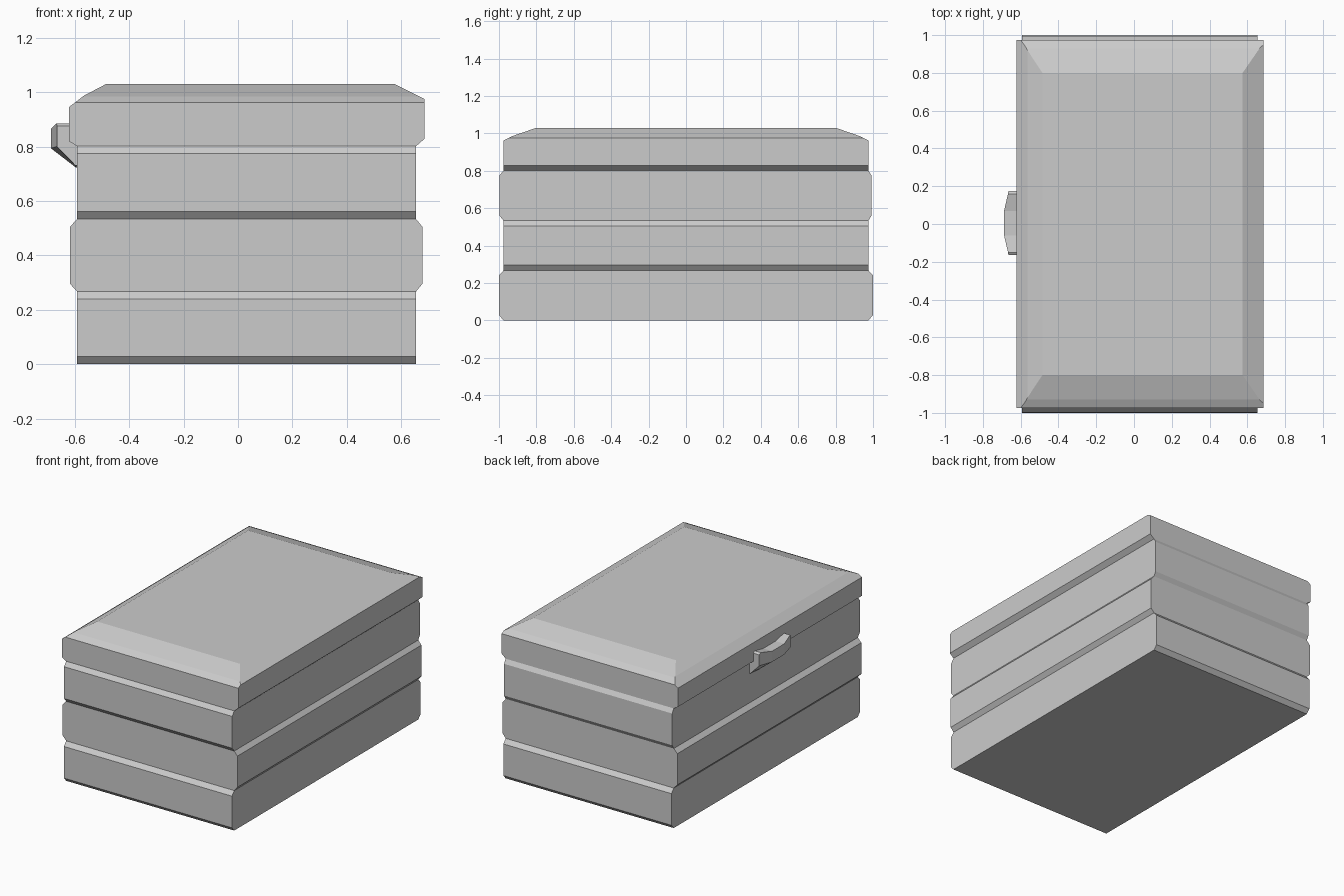
import bpy, bmesh

if "Cube" in bpy.data.objects:
    bpy.data.objects.remove(bpy.data.objects["Cube"])

def finish(name, bm):
    bmesh.ops.recalc_face_normals(bm, faces=bm.faces)
    me = bpy.data.meshes.new(name)
    bm.to_mesh(me)
    bm.free()
    ob = bpy.data.objects.new(name, me)
    bpy.context.collection.objects.link(ob)
    return ob

def loft(rings):
    """Skin matching closed rings of points and cap both ends."""
    bm = bmesh.new()
    vs = [[bm.verts.new(p) for p in r] for r in rings]
    n = len(vs[0])
    for a, b in zip(vs, vs[1:]):
        for i in range(n):
            j = (i + 1) % n
            bm.faces.new((a[i], a[j], b[j], b[i]))
    bm.faces.new(vs[0][::-1])
    bm.faces.new(vs[-1])
    return bm

def rect(x0, x1, y0, y1, z):
    return [(x0, y0, z), (x1, y0, z), (x1, y1, z), (x0, y1, z)]

# Core footprint shared by every joint between layers
X0, X1, Y = -0.592, 0.655, 0.975
CH = 0.028

# Body: three stacked layers bulging alternately at the ends and the sides
rings = [rect(X0, X1, -Y, Y, 0)]
layers = [(0.0, 0.268, X0, X1, -1.0, 1.0),
          (0.268, 0.533, -0.618, 0.678, -Y, Y),
          (0.533, 0.802, X0, X1, -0.998, 0.992)]
for z0, z1, x0, x1, y0, y1 in layers:
    rings += [rect(x0, x1, y0, y1, z0 + CH), rect(x0, x1, y0, y1, z1 - CH),
              rect(X0, X1, -Y, Y, z1)]
finish("chest_body", loft(rings))

# Lid: side-to-side profile run along y, then its ends sloped by plane cuts
profile = [(X0, 0.802), (X1, 0.802), (0.685, 0.828), (0.685, 0.975),
           (0.575, 1.03), (-0.485, 1.03), (-0.565, 0.988), (-0.622, 0.945),
           (-0.622, 0.82)]
bm = loft([[(x, y, z) for x, z in profile] for y in (-Y, Y)])
for s in (-1, 1):
    for (ya, za), (yb, zb) in [((0.8, 1.03), (0.93, 0.985)),
                               ((0.93, 0.985), (0.975, 0.962))]:
        res = bmesh.ops.bisect_plane(
            bm, geom=bm.verts[:] + bm.edges[:] + bm.faces[:], dist=1e-5,
            plane_co=(0, s * ya, za), plane_no=(0, s * (za - zb), yb - ya),
            clear_outer=True)
        rim = [e for e in res["geom_cut"]
               if isinstance(e, bmesh.types.BMEdge) and e.is_boundary]
        bmesh.ops.holes_fill(bm, edges=rim, sides=0)
finish("lid", bm)

# Front latch: bowed pull whose middle stands out and dips
def section(y, out, top, drop):
    return [(-0.59, y, top), (out, y, top), (out, y, 0.80 - drop),
            (-0.597, y, 0.73 - drop), (-0.59, y, 0.73 - drop)]

half = [(0.170, -0.665, 0.875, 0.0), (0.155, -0.667, 0.885, 0.0),
        (0.065, -0.688, 0.866, 0.006)]
secs = [section(0.005 - y, o, t, d) for y, o, t, d in half]
secs += [section(0.005 + y, o, t, d) for y, o, t, d in reversed(half)]
finish("latch_pull", loft(secs))
